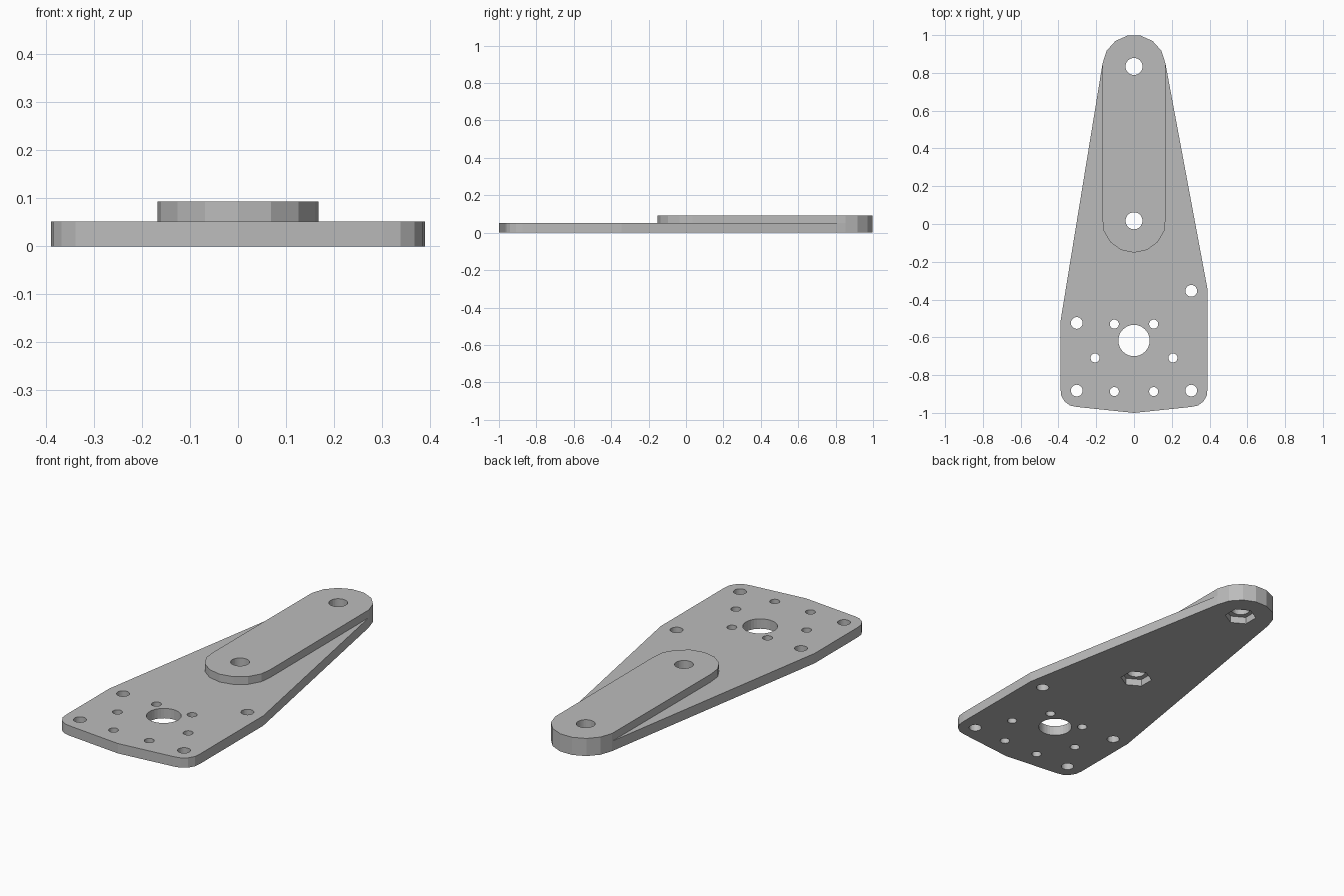
import bpy
import bmesh
from math import cos, sin, pi, radians

if "Cube" in bpy.data.objects:
    bpy.data.objects.remove(bpy.data.objects["Cube"], do_unlink=True)

GREY = (0.5, 0.5, 0.5, 1)
PLATE_TOP, STRAP_TOP = 0.052, 0.093
TIP_Y, PIVOT_Y, HUB_Y = 0.834, 0.017, -0.617
END_R, CORNER_R = 0.167, 0.0865

metal = bpy.data.materials.new("grey metal")
metal.use_nodes = True
metal.diffuse_color = GREY
metal.node_tree.nodes["Principled BSDF"].inputs["Base Color"].default_value = GREY


def ring(x, y, r, sides=15):
    """Points of a regular polygon with one corner facing the front."""
    angles = [-pi / 2 + 2 * pi * i / sides for i in range(sides)]
    return [(x + r * cos(a), y + r * sin(a)) for a in angles]


def hull_prism(name, points, z0, z1):
    """Upright prism around the convex outline of the points."""
    bm = bmesh.new()
    for x, y in points:
        for z in (z0, z1):
            bm.verts.new((x, y, z))
    found = bmesh.ops.convex_hull(bm, input=bm.verts)
    loose = {g for g in found["geom_interior"] + found["geom_unused"]
             if isinstance(g, bmesh.types.BMVert)}
    bmesh.ops.delete(bm, geom=list(loose), context="VERTS")
    bmesh.ops.dissolve_limit(bm, angle_limit=radians(0.5), verts=bm.verts, edges=bm.edges)
    bmesh.ops.recalc_face_normals(bm, faces=bm.faces)
    mesh = bpy.data.meshes.new(name)
    bm.to_mesh(mesh)
    bm.free()
    mesh.materials.append(metal)
    obj = bpy.data.objects.new(name, mesh)
    bpy.context.collection.objects.link(obj)
    return obj


def combine(target, tool, operation):
    """Apply a boolean and discard the tool."""
    mod = target.modifiers.new(operation, "BOOLEAN")
    mod.operation, mod.object, mod.solver = operation, tool, "EXACT"
    bpy.context.view_layer.objects.active = target
    bpy.ops.object.modifier_apply(modifier=mod.name)
    bpy.data.objects.remove(tool, do_unlink=True)


# Tapered plate: rounded tip, rounded corners, slightly pointed front edge
corner_holes = [(0.303, -0.354), (-0.303, -0.524), (0.303, -0.882), (-0.303, -0.882)]
outline = ring(0, TIP_Y, END_R) + [(0, -1)]
for x, y in corner_holes:
    outline += ring(x, y, CORNER_R)
plate = hull_prism("mounting_plate", outline, 0, PLATE_TOP)

# Raised strap along the arm
strap = hull_prism("raised_strap", ring(0, TIP_Y, END_R) + ring(0, PIVOT_Y, END_R + 0.002),
                   PLATE_TOP, STRAP_TOP)
combine(plate, strap, "UNION")

# Through holes: hub, bolts, corners, small screws
holes = [(0, HUB_Y, 0.083), (0, TIP_Y, 0.045), (0, PIVOT_Y, 0.045)]
holes += [(x, y, 0.031) for x, y in corner_holes]
for side in (-1, 1):
    holes += [(side * x, y, 0.024) for x, y in ((0.104, -0.53), (0.206, -0.709), (0.104, -0.887))]
for x, y, r in holes:
    combine(plate, hull_prism("hole_cutter", ring(x, y, r, 32), -0.1, 0.2), "DIFFERENCE")

# Hexagonal nut pockets underneath the two bolts
for y in (TIP_Y, PIVOT_Y):
    combine(plate, hull_prism("nut_cutter", ring(0, y, 0.078, 6), -0.1, 0.037), "DIFFERENCE")
